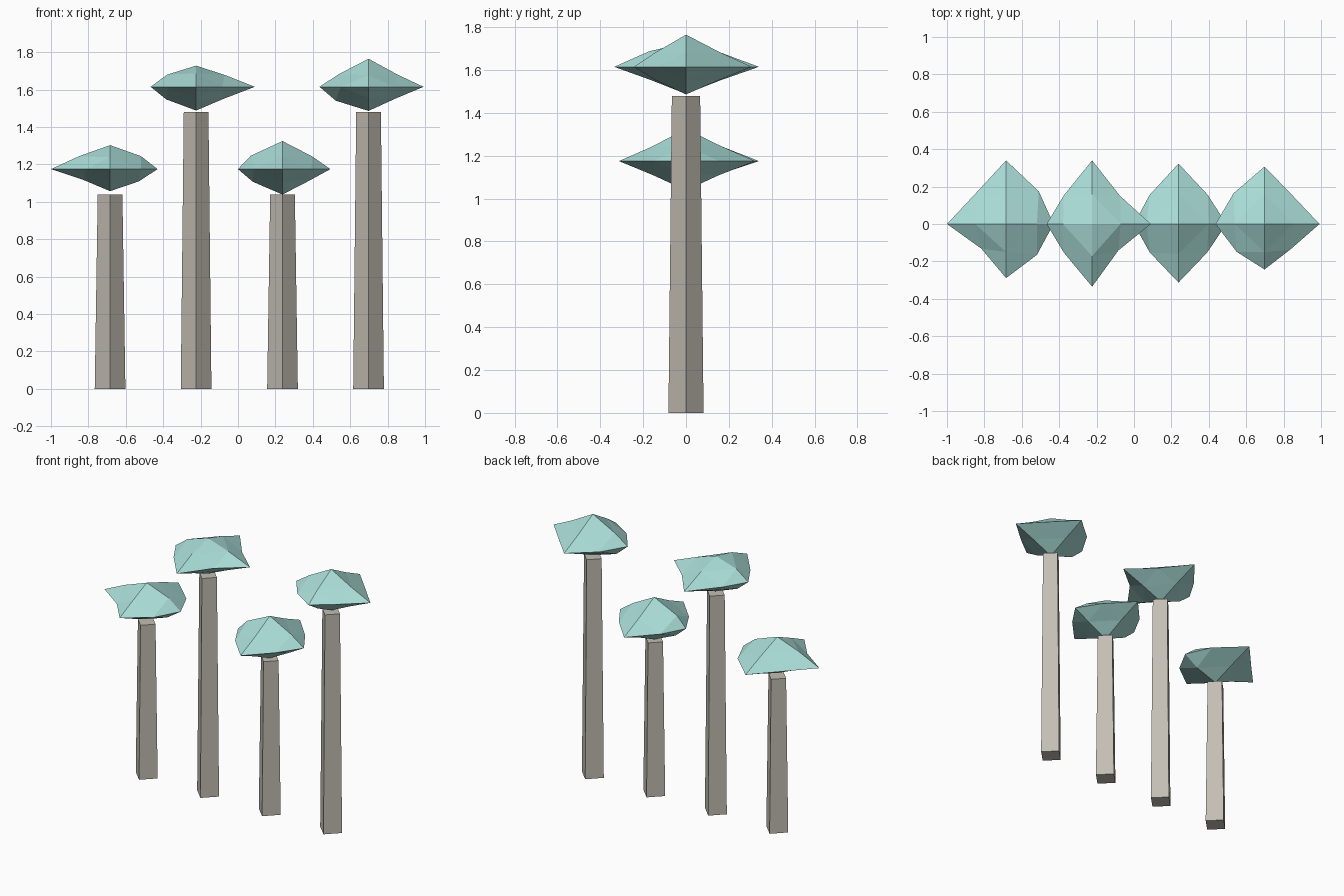
import bpy, bmesh
from itertools import product

if "Cube" in bpy.data.objects:
    bpy.data.objects.remove(bpy.data.objects["Cube"])

FLAT = 0.42  # crowns are squashed vertically


def material(name, rgb):
    m = bpy.data.materials.new(name)
    m.diffuse_color = (*rgb, 1)
    m.use_nodes = True
    m.node_tree.nodes["Principled BSDF"].inputs["Base Color"].default_value = m.diffuse_color
    return m


leaf = material("pale_teal", (0.40, 0.72, 0.68))
bark = material("warm_grey", (0.55, 0.52, 0.46))


def trunk(name, x, h):
    # four-sided tapered post with its corners on the axes
    bpy.ops.mesh.primitive_cone_add(vertices=4, radius1=0.082, radius2=0.066,
                                    depth=h, location=(x, 0, h / 2))
    ob = bpy.context.object
    ob.name = name
    ob.data.materials.append(bark)


def crown(name, x, z, tips, xy, xz, yz):
    # irregular octahedron, every edge split once, points pushed along their directions
    pos = {}
    for axis in range(3):
        for k, s in enumerate((-1, 1)):
            d = [0, 0, 0]
            d[axis] = s
            pos[tuple(d)] = tips[axis * 2 + k]
    for (a, b), vals in (((0, 1), xy), ((0, 2), xz), ((1, 2), yz)):
        for (sa, sb), r in zip(product((-1, 1), repeat=2), vals):
            d = [0, 0, 0]
            d[a], d[b] = sa, sb
            pos[tuple(d)] = r
    bm = bmesh.new()
    v = {d: bm.verts.new((d[0] * r, d[1] * r, d[2] * r * FLAT)) for d, r in pos.items()}
    for i, j, k in product((-1, 1), repeat=3):
        A, B, C = (i, 0, 0), (0, j, 0), (0, 0, k)
        AB, AC, BC = (i, j, 0), (i, 0, k), (0, j, k)
        for tri in ((A, AB, AC), (B, BC, AB), (C, AC, BC), (AB, BC, AC)):
            bm.faces.new([v[t] for t in tri])
    bmesh.ops.recalc_face_normals(bm, faces=bm.faces)
    me = bpy.data.meshes.new(name)
    bm.to_mesh(me)
    bm.free()
    me.materials.append(leaf)
    ob = bpy.data.objects.new(name, me)
    ob.location = (x, 0, z)
    bpy.context.collection.objects.link(ob)


# x, trunk height, tip radii (-x +x -y +y -z +z), then split points (-- -+ +- ++) per plane
trees = [
    (-0.684, 1.04, (.316, .254, .289, .340, .281, .305),
     (.132, .163, .165, .175), (.140, .165, .155, .165), (.145, .150, .150, .165)),
    (-0.224, 1.48, (.243, .314, .335, .340, .302, .269),
     (.152, .152, .141, .150), (.160, .155, .150, .152), (.155, .172, .155, .160)),
    (0.238, 1.04, (.238, .256, .313, .323, .324, .357),
     (.153, .155, .153, .156), (.160, .170, .145, .160), (.155, .160, .155, .165)),
    (0.698, 1.48, (.262, .294, .243, .307, .307, .357),
     (.149, .165, .137, .151), (.176, .160, .147, .155), (.145, .150, .150, .160)),
]
for n, (x, h, tips, xy, xz, yz) in enumerate(trees, 1):
    trunk(f"trunk_{n}", x, h)
    crown(f"crown_{n}", x, h + 0.135, tips, xy, xz, yz)
